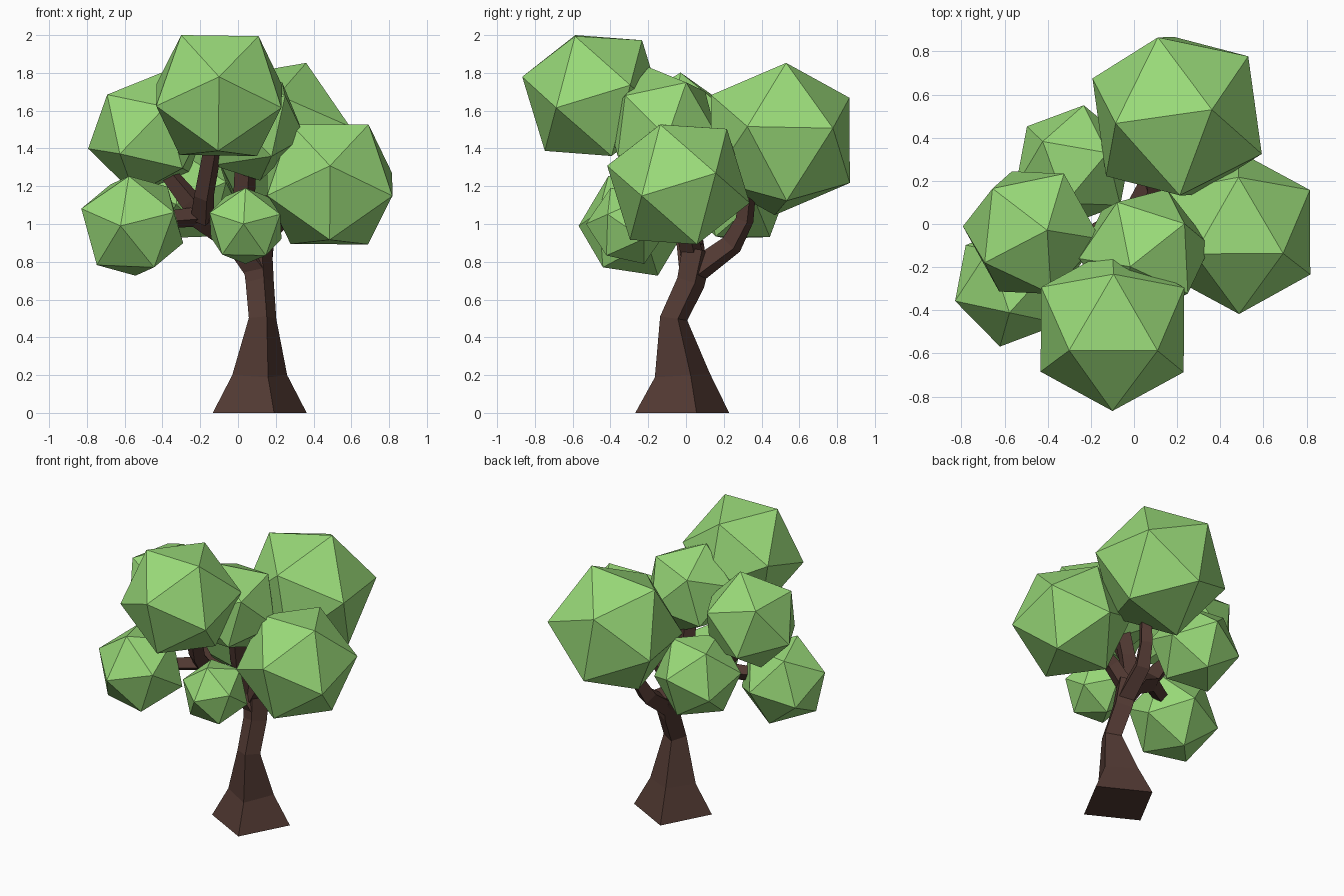
import bpy, bmesh, math
from mathutils import Vector, Matrix

if "Cube" in bpy.data.objects:
    bpy.data.objects.remove(bpy.data.objects["Cube"])


def material(name, rgb):
    m = bpy.data.materials.new(name)
    m.diffuse_color = (*rgb, 1)
    m.use_nodes = True
    m.node_tree.nodes["Principled BSDF"].inputs["Base Color"].default_value = m.diffuse_color
    return m


leaf = material("leaf_green", (0.32, 0.70, 0.19))
bark = material("bark_brown", (0.085, 0.042, 0.033))


def finish(name, bm, mat):
    bmesh.ops.recalc_face_normals(bm, faces=bm.faces)
    me = bpy.data.meshes.new(name)
    bm.to_mesh(me)
    bm.free()
    me.materials.append(mat)
    ob = bpy.data.objects.new(name, me)
    bpy.context.collection.objects.link(ob)


def frame(a, b):
    x = a.normalized()
    z = a.cross(b).normalized()
    return Matrix((x, z.cross(x), z)).transposed()


def foliage(name, centre, radius, tip, neighbour):
    """Icosahedron turned so one corner points at tip and the next one towards neighbour."""
    c = Vector(centre)
    bm = bmesh.new()
    bmesh.ops.create_icosphere(bm, subdivisions=1, radius=radius)
    bm.verts.ensure_lookup_table()
    v = bm.verts[0]
    w = v.link_edges[0].other_vert(v)
    turn = frame(Vector(tip) - c, Vector(neighbour) - c) @ frame(v.co, w.co).transposed()
    bmesh.ops.transform(bm, matrix=Matrix.Translation(c) @ turn.to_4x4(), verts=bm.verts)
    finish(name, bm, leaf)


def limb(name, path):
    """Four-sided tapering tube through (x, y, z, radius) points."""
    pts = [Vector(p[:3]) for p in path]
    bm = bmesh.new()
    rings = []
    for i, p in enumerate(pts):
        steps = []
        if i > 0:
            steps.append((p - pts[i - 1]).normalized())
        if i < len(pts) - 1:
            steps.append((pts[i + 1] - p).normalized())
        q = Vector((0, 0, 1)).rotation_difference(sum(steps, Vector()))
        ring = []
        for k in range(4):
            a = math.radians(-73 + 90 * k)
            ring.append(bm.verts.new(p + q @ (Vector((math.cos(a), math.sin(a), 0)) * path[i][3])))
        rings.append(ring)
    for r, s in zip(rings, rings[1:]):
        for k in range(4):
            j = (k + 1) % 4
            bm.faces.new((r[k], r[j], s[j], s[k]))
    bm.faces.new(rings[0][::-1])
    bm.faces.new(rings[-1])
    finish(name, bm, bark)


# Trunk with flared base, and branches
limb("trunk", [(0.115, -0.02, 0, 0.26), (0.115, -0.02, 0.2, 0.152), (0.13, -0.065, 0.5, 0.076),
               (0.115, 0.025, 0.69, 0.078), (0.10, 0.06, 0.86, 0.085)])
limb("back_branch", [(0.11, 0.05, 0.75, 0.07), (0.13, 0.24, 0.89, 0.062),
                     (0.16, 0.31, 1.02, 0.05), (0.18, 0.33, 1.2, 0.045)])
limb("left_branch", [(0.11, 0.04, 0.76, 0.08), (0.0, 0.02, 0.91, 0.075),
                     (-0.2, -0.08, 1.04, 0.07), (-0.25, -0.08, 1.12, 0.06), (-0.38, -0.06, 1.28, 0.045)])
limb("front_branch", [(-0.19, -0.1, 1.03, 0.065), (-0.18, -0.2, 1.15, 0.055), (-0.13, -0.32, 1.42, 0.05)])
limb("lower_left_branch", [(-0.2, -0.08, 1.04, 0.055), (-0.42, -0.2, 1.02, 0.045)])
limb("middle_branch", [(0.05, 0.03, 0.88, 0.065), (0.03, -0.03, 1.1, 0.06), (0.04, -0.07, 1.3, 0.06)])
limb("right_branch", [(0.09, 0.03, 0.84, 0.06), (0.18, 0.0, 0.98, 0.055), (0.32, -0.02, 1.1, 0.045)])

# Foliage clumps
foliage("front_foliage", (-0.10, -0.49, 1.68), 0.39, (-0.10, -0.87, 1.78), (-0.30, -0.59, 2.0))
foliage("right_foliage", (0.485, -0.04, 1.21), 0.39, (0.82, 0.16, 1.27), (0.82, -0.23, 1.15))
foliage("back_foliage", (0.20, 0.50, 1.45), 0.435, (0.36, 0.53, 1.85), (0.53, 0.78, 1.5))
foliage("left_foliage", (-0.475, -0.04, 1.48), 0.33, (-0.41, -0.03, 1.77), (-0.67, 0.19, 1.72))
foliage("middle_foliage", (0.05, -0.13, 1.53), 0.315, (-0.02, -0.2, 1.84), (0.27, 0.03, 1.73))
foliage("lower_left_foliage", (-0.56, -0.28, 0.99), 0.295, (-0.62, -0.56, 0.99), (-0.82, -0.33, 1.08))
foliage("back_left_foliage", (-0.28, 0.27, 1.16), 0.29, (-0.42, 0.38, 1.38), (-0.22, 0.55, 1.2))
foliage("lower_front_foliage", (0.04, -0.31, 0.99), 0.22, (0.03, -0.52, 1.0), (0.04, -0.4, 1.2))
